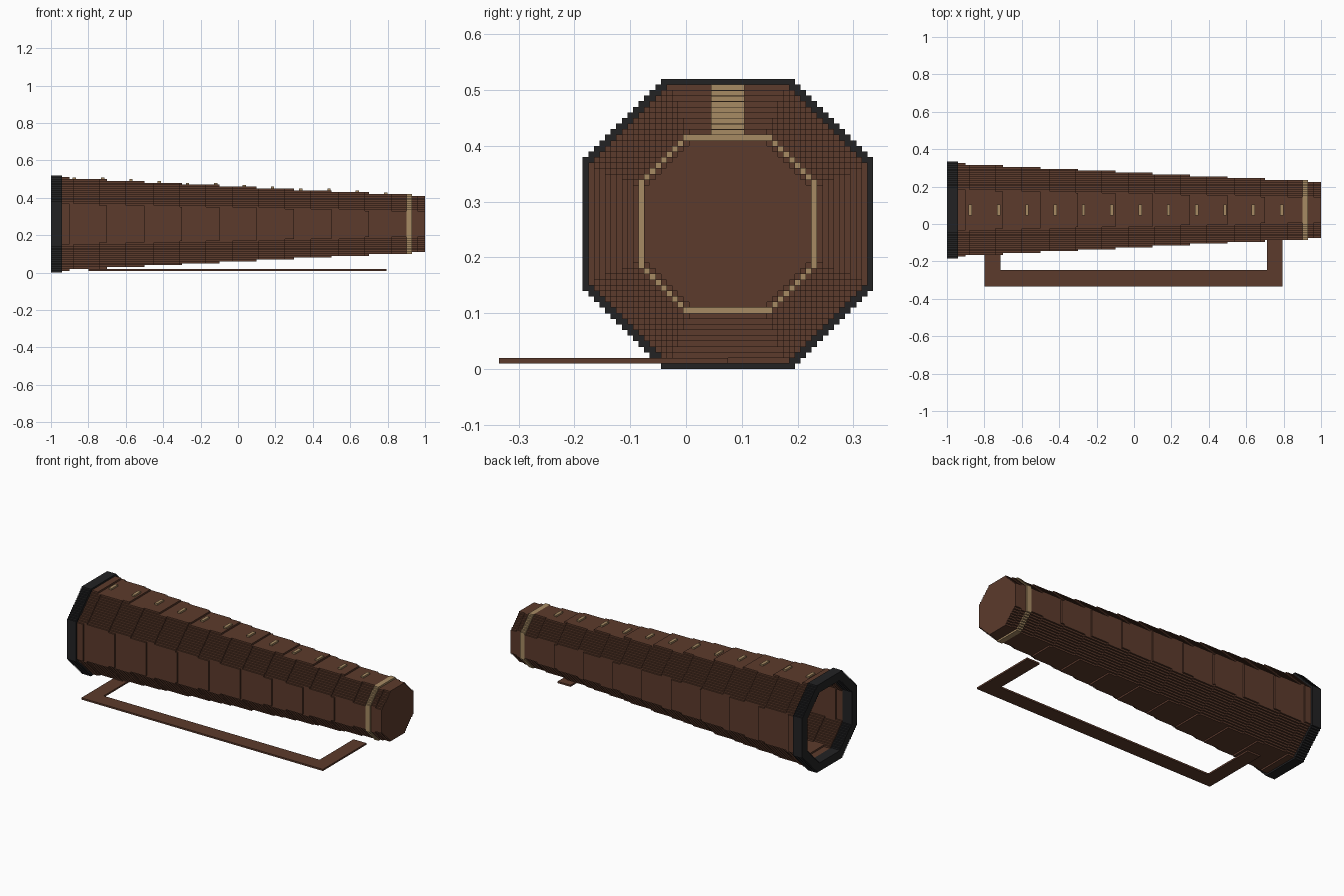
import bpy, bmesh
from mathutils import Vector

if "Cube" in bpy.data.objects:
    bpy.data.objects.remove(bpy.data.objects["Cube"])

U = 0.01                 # step size of the stair-stepped octagons
CY, CZ = 0.075, 0.26     # axis of the tube


def material(name, rgb):
    m = bpy.data.materials.new(name)
    m.diffuse_color = (*rgb, 1)
    m.use_nodes = True
    m.node_tree.nodes["Principled BSDF"].inputs["Base Color"].default_value = m.diffuse_color
    return m


BROWN = material("dark brown wood", (0.107, 0.043, 0.025))
TAN = material("tan trim", (0.39, 0.26, 0.127))
BLACK = material("black rim", (0.016, 0.016, 0.017))


def octagon(r):
    """Half size and diagonal sum of a stepped octagon, in whole steps."""
    return (round(r / U), round(r * 1.4142 / U + 1))


def width(p, j):
    """Half width of row j of a stepped octagon."""
    if p is None:
        return 0
    k = j if j >= 0 else -j - 1
    return min(p[0], p[1] - k - 1) if k < p[0] else 0


def quad(bm, pts, normal):
    pts = [Vector(p) for p in pts]
    if (pts[1] - pts[0]).cross(pts[2] - pts[0]).dot(Vector(normal)) < 0:
        pts.reverse()
    bm.faces.new([bm.verts.new(p) for p in pts])


def wall(bm, x0, x1, p, sign):
    """Sides and treads of one straight length."""
    for j in range(-p[0] - 1, p[0] + 1):
        w, n = width(p, j), width(p, j + 1)
        z0, z1 = CZ + j * U, CZ + (j + 1) * U
        for s in (-1, 1):
            if w:
                y = CY + s * w * U
                quad(bm, [(x0, y, z0), (x1, y, z0), (x1, y, z1), (x0, y, z1)],
                     (0, s * sign, 0))
            if w != n:
                a, b = CY + s * w * U, CY + s * n * U
                quad(bm, [(x0, a, z1), (x1, a, z1), (x1, b, z1), (x0, b, z1)],
                     (0, 0, sign if w > n else -sign))


def shoulder(bm, x, left, right, sign):
    """Flat face where one octagon meets another across x."""
    for j in range(-30, 30):
        a, b = width(left, j), width(right, j)
        if a == b:
            continue
        z0, z1 = CZ + j * U, CZ + (j + 1) * U
        for s in (-1, 1):
            ya, yb = CY + s * a * U, CY + s * b * U
            quad(bm, [(x, ya, z0), (x, yb, z0), (x, yb, z1), (x, ya, z1)],
                 (sign if a > b else -sign, 0, 0))


def finish(bm, name, mat):
    bmesh.ops.remove_doubles(bm, verts=bm.verts, dist=1e-5)
    me = bpy.data.meshes.new(name)
    bm.to_mesh(me)
    bm.free()
    me.materials.append(mat)
    ob = bpy.data.objects.new(name, me)
    bpy.context.collection.objects.link(ob)


def tube(name, mat, outer, inner):
    """Stepped tube; the bore closes with a flat end if it stops short."""
    bm = bmesh.new()
    for segs, sign in ((outer, 1), (inner, -1)):
        for x0, x1, p in segs:
            wall(bm, x0, x1, p, sign)
        for a, b in zip(segs, segs[1:]):
            shoulder(bm, a[1], a[2], b[2], sign)
    shoulder(bm, outer[0][0], inner[0][2], outer[0][2], 1)
    if inner[-1][1] < outer[-1][1] - 1e-6:
        shoulder(bm, inner[-1][1], inner[-1][2], None, -1)
        shoulder(bm, outer[-1][1], outer[-1][2], None, 1)
    else:
        shoulder(bm, outer[-1][1], outer[-1][2], inner[-1][2], 1)
    finish(bm, name, mat)


def taper(x0, x1, inset):
    """Runs of constant stepped octagon along the cone."""
    segs = []
    for i in range(round(x0 / U), round(x1 / U)):
        r = 0.2 - 0.05 * (i + 0.5) * U - inset
        p = octagon(r)
        if segs and segs[-1][2] == p:
            segs[-1][1] = (i + 1) * U
        else:
            segs.append([i * U, (i + 1) * U, p])
    return segs


def boxes(name, mat, items):
    bm = bmesh.new()
    for lo, hi in items:
        vs = bmesh.ops.create_cube(bm, size=1)["verts"]
        for v in vs:
            v.co = [(l if c < 0 else h) for c, l, h in zip(v.co, lo, hi)]
    finish(bm, name, mat)


# tapered hollow body, closed at the narrow end
tube("body", BROWN, taper(-0.94, 1.0, 0), taper(-0.94, 0.9, 0.04))

# black rim on the open end and tan band near the narrow end
tube("mouth_rim", BLACK, [(-1, -0.94, octagon(0.26))], [(-1, -0.94, octagon(0.21))])
tube("end_band", TAN, [(0.9, 0.93, octagon(0.16))], [(0.9, 0.93, octagon(0.15))])

# row of small inlays along the top
inlays = []
for i in range(12):
    x = -0.875 + 0.1513 * i
    top = CZ + round((0.2 - 0.05 * x) / U) * U
    inlays.append(((x - 0.009, 0.045, top - 0.005), (x + 0.009, 0.105, top + 0.0095)))
boxes("top_inlays", TAN, inlays)

# flat side frame: one outline for the long bar and two arms
bm = bmesh.new()
outline = [(-0.8, -0.335), (0.795, -0.335), (0.795, 0.075), (0.71, 0.075),
           (0.71, -0.245), (-0.715, -0.245), (-0.715, 0.075), (-0.8, 0.075)]
face = bm.faces.new([bm.verts.new((x, y, 0.01)) for x, y in outline])
ext = bmesh.ops.extrude_face_region(bm, geom=[face])["geom"]
for v in ext:
    if isinstance(v, bmesh.types.BMVert):
        v.co.z = 0.02
bmesh.ops.recalc_face_normals(bm, faces=bm.faces)
finish(bm, "side_frame", BROWN)
